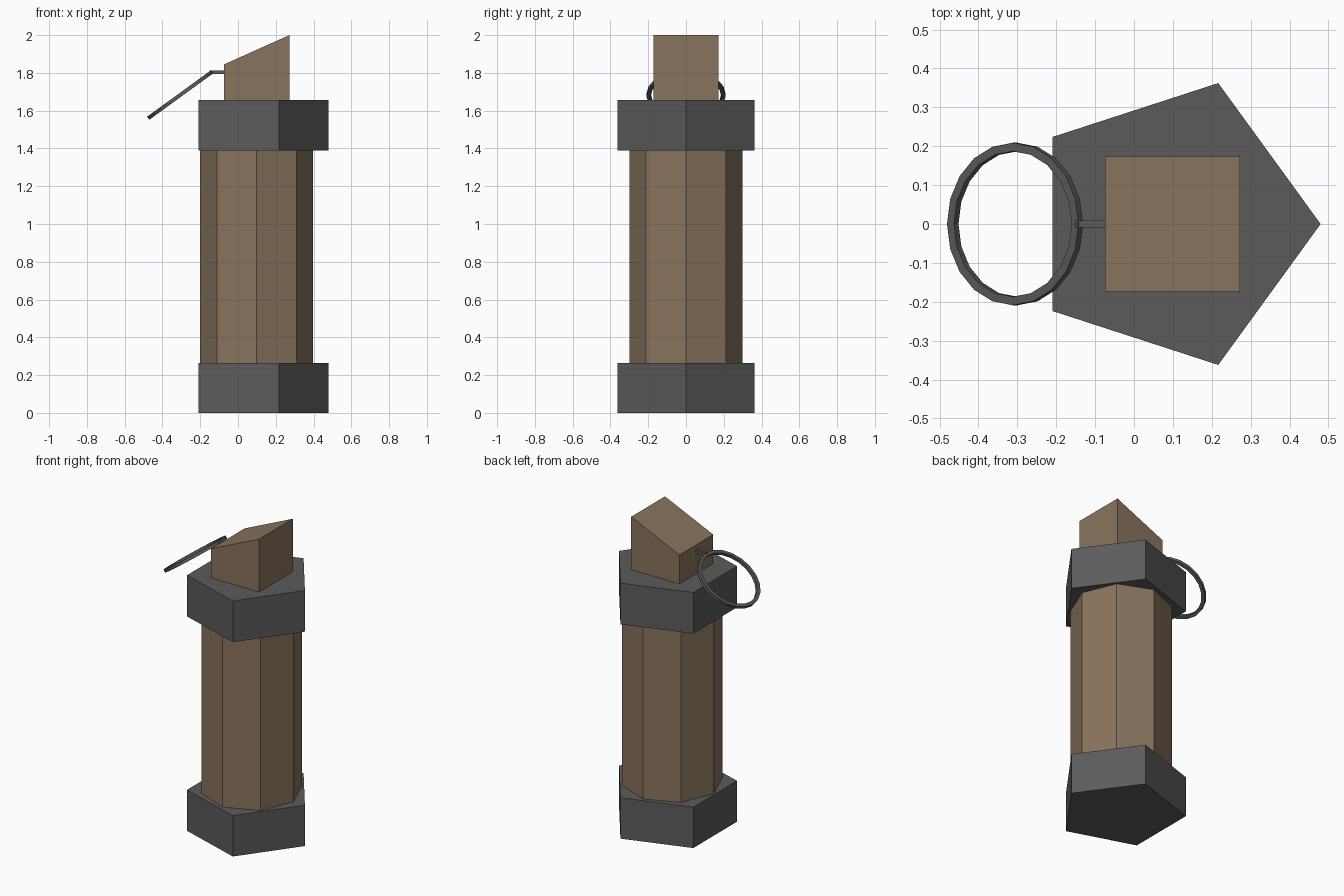
import bpy, bmesh
from math import sin, cos, pi, radians
from mathutils import Matrix, Vector

if "Cube" in bpy.data.objects:
    bpy.data.objects.remove(bpy.data.objects["Cube"])

CX = 0.099  # axis of the canister


def material(name, rgb):
    m = bpy.data.materials.new(name)
    m.diffuse_color = (*rgb, 1)
    m.use_nodes = True
    m.node_tree.nodes["Principled BSDF"].inputs["Base Color"].default_value = m.diffuse_color
    return m


brown = material("brown", (0.25, 0.175, 0.11))
dark = material("dark_grey", (0.105, 0.105, 0.105))


def finish(name, bm, mat):
    bmesh.ops.recalc_face_normals(bm, faces=bm.faces)
    me = bpy.data.meshes.new(name)
    bm.to_mesh(me)
    bm.free()
    me.materials.append(mat)
    ob = bpy.data.objects.new(name, me)
    bpy.context.collection.objects.link(ob)
    return ob


def extrude(name, profile, direction, mat):
    bm = bmesh.new()
    face = bm.faces.new([bm.verts.new(p) for p in profile])
    ext = bmesh.ops.extrude_face_region(bm, geom=[face], use_keep_orig=True)
    moved = [g for g in ext["geom"] if isinstance(g, bmesh.types.BMVert)]
    bmesh.ops.translate(bm, verts=moved, vec=direction)
    return finish(name, bm, mat)


def prism(name, sides, radius, z0, z1, mat):
    pts = [(CX + radius * cos(2 * pi * i / sides), radius * sin(2 * pi * i / sides), z0)
           for i in range(sides)]
    return extrude(name, pts, (0, 0, z1 - z0), mat)


# Canister: octagonal body between two pentagonal caps
prism("body", 8, 0.299, 0.265, 1.39, brown)
prism("bottom_cap", 5, 0.381, 0, 0.265, dark)
prism("top_cap", 5, 0.381, 1.39, 1.657, dark)

# Slanted head block
h = 0.173
extrude("head", [(CX - h, -h, 1.657), (CX + h, -h, 1.657),
                 (CX + h, -h, 2.0), (CX - h, -h, 1.845)], (0, 2 * h, 0), brown)

# Short pin joining the ring to the head
extrude("pin", [(-0.15, -0.009, 1.794), (-0.15, 0.009, 1.794),
                (-0.15, 0.009, 1.812), (-0.15, -0.009, 1.812)], (0.08, 0, 0), dark)

# Tilted pull ring with a square section
bm = bmesh.new()
section = [(0.187, -0.01), (0.209, -0.01), (0.209, 0.01), (0.187, 0.01)]
n = 20
rings = [[bm.verts.new((r * cos(2 * pi * i / n), r * sin(2 * pi * i / n), z))
          for r, z in section] for i in range(n)]
for i in range(n):
    a, b = rings[i], rings[(i + 1) % n]
    for j in range(4):
        k = (j + 1) % 4
        bm.faces.new((a[j], a[k], b[k], b[j]))
bm.transform(Matrix.Translation(Vector((-0.306, 0, 1.683)))
             @ Matrix.Rotation(radians(-36), 4, 'Y'))
finish("pull_ring", bm, dark)
